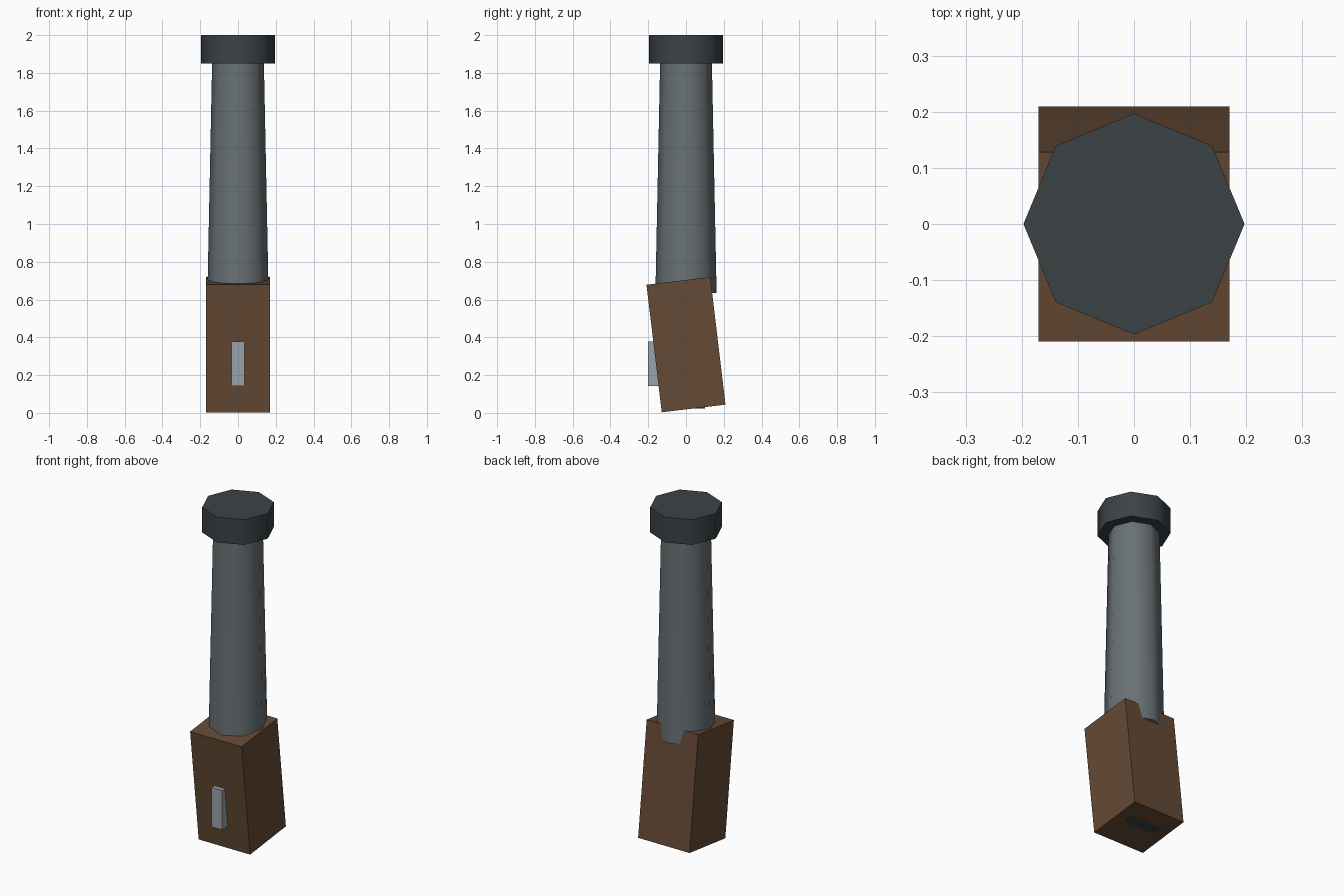
import bpy
import math

if "Cube" in bpy.data.objects:
    bpy.data.objects.remove(bpy.data.objects["Cube"])


def material(name, rgb):
    m = bpy.data.materials.new(name)
    m.diffuse_color = (*rgb, 1)
    m.use_nodes = True
    m.node_tree.nodes["Principled BSDF"].inputs["Base Color"].default_value = m.diffuse_color
    return m


DARK = material("dark_metal", (0.045, 0.055, 0.06))
STEEL = material("steel", (0.14, 0.165, 0.18))
LIGHT = material("light_metal", (0.32, 0.36, 0.40))
WOOD = material("wood", (0.13, 0.068, 0.036))


def finish(name, mat):
    ob = bpy.context.object
    ob.name = name
    ob.data.materials.append(mat)
    return ob


def box(name, centre, size, mat, tilt=0.0):
    bpy.ops.mesh.primitive_cube_add(size=1, location=centre, rotation=(tilt, 0, 0))
    ob = finish(name, mat)
    ob.scale = size
    return ob


def octagon(name, r_low, r_high, z_low, z_high, mat):
    bpy.ops.mesh.primitive_cone_add(vertices=8, radius1=r_low, radius2=r_high,
                                    depth=z_high - z_low,
                                    location=(0, 0, (z_low + z_high) / 2))
    ob = finish(name, mat)
    bpy.ops.object.shade_smooth_by_angle(angle=math.radians(50))
    return ob


# Tapered shaft and its end cap
octagon("shaft", 0.162, 0.137, 0.635, 1.86, STEEL)
cap = octagon("end_cap", 0.197, 0.197, 1.85, 2.0, DARK)

# Tilted wooden grip
box("grip", (0, 0, 0.361), (0.34, 0.34, 0.68), WOOD, tilt=0.119)

# Front button and base plate, both upright and sunk into the grip
box("button", (0, -0.16, 0.26), (0.07, 0.08, 0.236), LIGHT)
box("base_plate", (0, 0, 0.048), (0.2, 0.2, 0.05), DARK)
